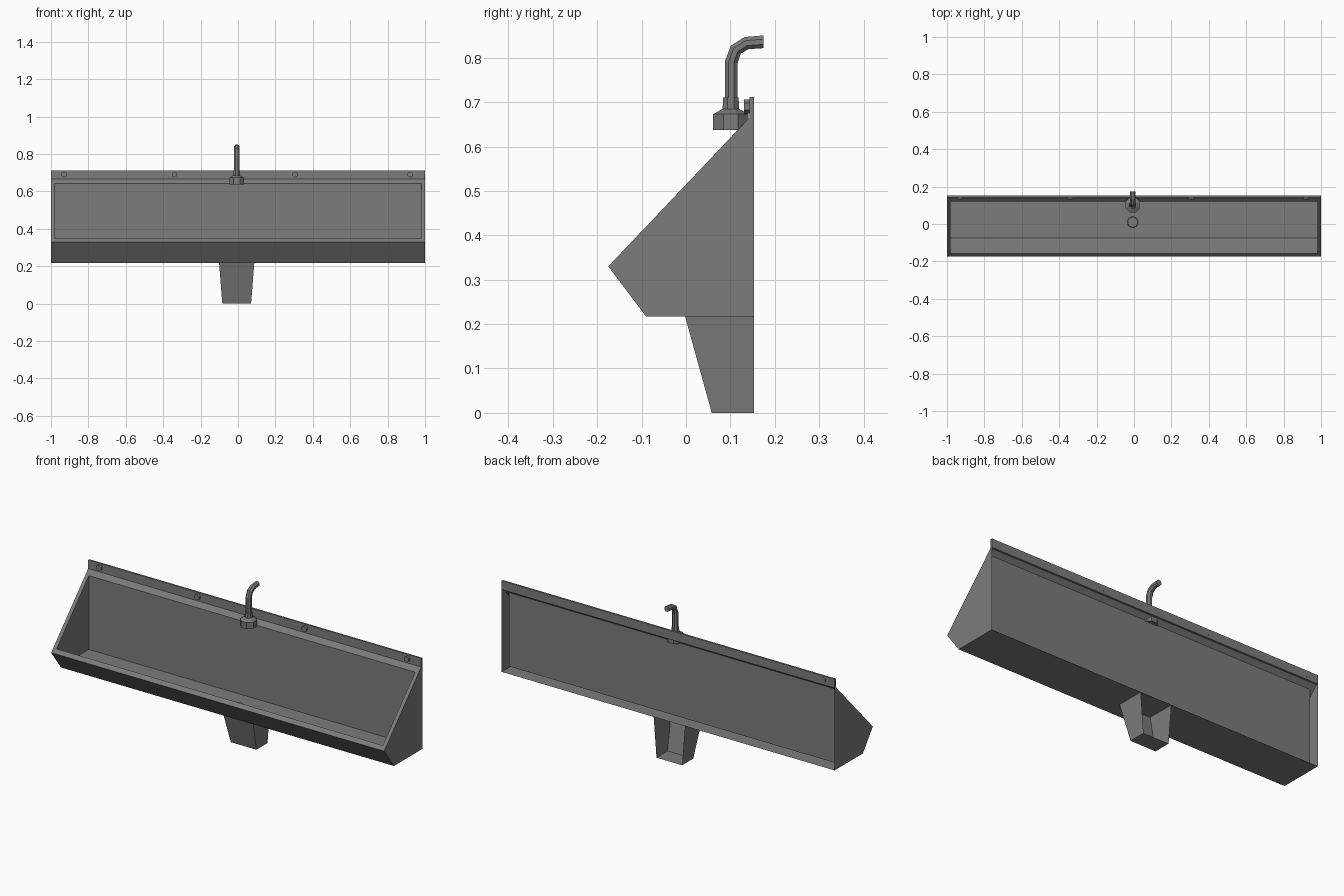
import bpy, bmesh, math
from mathutils import Vector

if "Cube" in bpy.data.objects:
    bpy.data.objects.remove(bpy.data.objects["Cube"])

steel = bpy.data.materials.new("brushed_steel")
steel.diffuse_color = (0.2, 0.2, 0.2, 1)
steel.use_nodes = True
steel.node_tree.nodes["Principled BSDF"].inputs["Base Color"].default_value = steel.diffuse_color


def finish(name, bm):
    bmesh.ops.remove_doubles(bm, verts=bm.verts, dist=1e-5)
    bmesh.ops.recalc_face_normals(bm, faces=bm.faces)
    mesh = bpy.data.meshes.new(name)
    bm.to_mesh(mesh)
    bm.free()
    mesh.materials.append(steel)
    ob = bpy.data.objects.new(name, mesh)
    bpy.context.collection.objects.link(ob)
    return ob


def bridge(bm, a, b):
    """Quads between two closed rings of equal length."""
    n = len(a)
    for i in range(n):
        bm.faces.new((a[i], a[(i + 1) % n], b[(i + 1) % n], b[i]))


def lathe(name, profile, center, sides=8, axis='Z'):
    """Capped solid from (radius, height) pairs."""
    bm = bmesh.new()
    rings = []
    for r, h in profile:
        ring = []
        for i in range(sides):
            t = 2 * math.pi * (i + 0.5) / sides
            c, s = r * math.cos(t), r * math.sin(t)
            p = (c, s, h) if axis == 'Z' else (c, h, s)
            ring.append(bm.verts.new(Vector(center) + Vector(p)))
        rings.append(ring)
    for a, b in zip(rings, rings[1:]):
        bridge(bm, a, b)
    bm.faces.new(rings[0])
    bm.faces.new(rings[-1])
    return finish(name, bm)


def shell(bm, profile, half, skip):
    """Extrude a (y, z) profile along x with end caps, leaving out side faces in skip."""
    ends = [[bm.verts.new((x, y, z)) for y, z in profile] for x in (-half, half)]
    for e in ends:
        bm.faces.new(e)
    n = len(profile)
    for i in range(n):
        if i not in skip:
            j = (i + 1) % n
            bm.faces.new((ends[0][i], ends[0][j], ends[1][j], ends[1][i]))
    return ends


# Trough: outer casing open at the back, inner basin, and the sloping rim joining them
bm = bmesh.new()
outer = shell(bm, [(-0.175, 0.33), (-0.09, 0.217), (0.153, 0.217),
                   (0.153, 0.665), (0.143, 0.665)], 1.0, skip={2, 4})
inner = shell(bm, [(-0.157, 0.349), (-0.075, 0.24), (0.12, 0.24),
                   (0.12, 0.641)], 0.98, skip={3})
bridge(bm, [outer[0][0], outer[1][0], outer[1][4], outer[0][4]],
       [inner[0][0], inner[1][0], inner[1][3], inner[0][3]])
finish("trough", bm)

# Wall flange above the rim
bm = bmesh.new()
bmesh.ops.create_cube(bm, size=1)
bmesh.ops.scale(bm, vec=(2.0, 0.01, 0.048), verts=bm.verts)
bmesh.ops.translate(bm, vec=(0, 0.148, 0.688), verts=bm.verts)
finish("wall_flange", bm)

# Fixing bolts
for i, x in enumerate((-0.93, -0.34, 0.305, 0.92)):
    lathe(f"flange_bolt_{i + 1}", [(0.016, -0.012), (0.016, 0.0105)],
          (x, 0.143, 0.69), sides=6, axis='Y')

# Drain cover on the basin floor
lathe("drain_cover", [(0.03, 0), (0.027, 0.004)], (-0.007, 0.01, 0.24), sides=12)

# Tapered waste cover below: front, sides and bottom, open at the back
bm = bmesh.new()
cx = -0.007
top = [bm.verts.new(p) for p in ((cx - 0.094, 0.153, 0.217), (cx - 0.094, -0.002, 0.217),
                                 (cx + 0.094, -0.002, 0.217), (cx + 0.094, 0.153, 0.217))]
low = [bm.verts.new(p) for p in ((cx - 0.077, 0.153, 0), (cx - 0.077, 0.058, 0),
                                 (cx + 0.077, 0.058, 0), (cx + 0.077, 0.153, 0))]
for i in range(3):
    bm.faces.new((top[i], top[i + 1], low[i + 1], low[i]))
bm.faces.new(low)
finish("waste_cover", bm)

# Inlet base with cone and collar
lathe("inlet_base", [(0.043, 0.637), (0.043, 0.673), (0.02, 0.685), (0.019, 0.71)],
      (cx, 0.101, 0))

# Bent inlet pipe: (y, z) path swept with an octagon
path = [Vector((0, y, z)) for y, z in ((0.102, 0.70), (0.102, 0.79), (0.112, 0.818),
                                       (0.136, 0.833), (0.175, 0.836))]
bm = bmesh.new()
rings = []
for i, p in enumerate(path):
    d0 = (p - path[i - 1]).normalized() if i else None
    d1 = (path[i + 1] - p).normalized() if i < len(path) - 1 else None
    d = ((d0 or d1) + (d1 or d0)).normalized()
    if d1 is None:
        d = Vector((0, 1, 0))
    side = Vector((0, d.z, -d.y))
    ring = []
    for k in range(8):
        t = math.pi * (k + 0.5) / 4
        off = 0.0155 * (math.cos(t) * Vector((1, 0, 0)) + math.sin(t) * side)
        ring.append(bm.verts.new(p + off + Vector((cx, 0, 0))))
    rings.append(ring)
for a, b in zip(rings, rings[1:]):
    bridge(bm, a, b)
bm.faces.new(rings[0])
bm.faces.new(rings[-1])
finish("inlet_pipe", bm)
